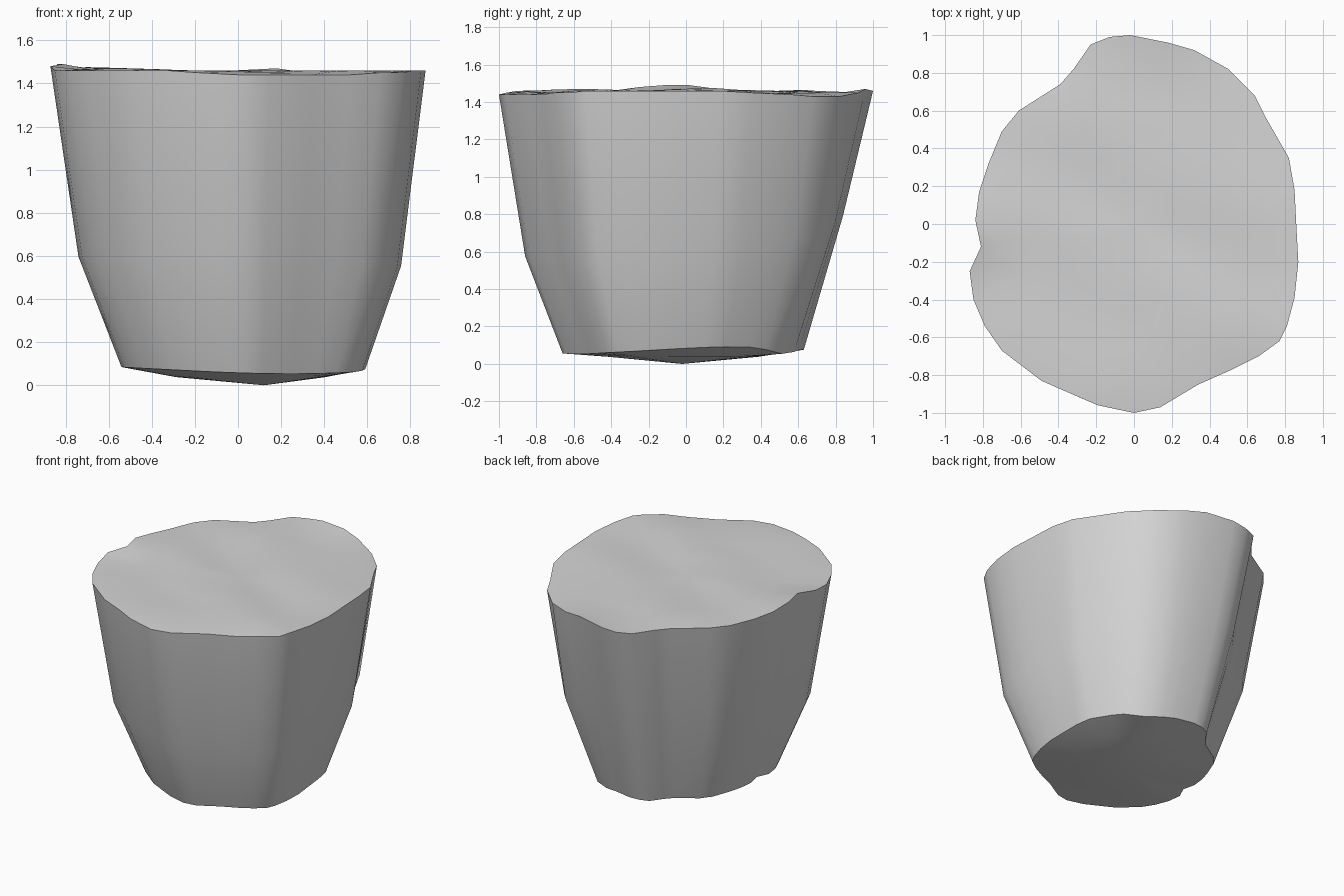
import bpy
import bmesh
import math

# Remove the default cube only
cube = bpy.data.objects.get("Cube")
if cube:
    bpy.data.objects.remove(cube, do_unlink=True)

# Single stone colour
stone = bpy.data.materials.new("stone_grey")
stone.use_nodes = True
colour = (0.66, 0.66, 0.66, 1.0)
stone.diffuse_color = colour
stone.node_tree.nodes["Principled BSDF"].inputs["Base Color"].default_value = colour

# Rim outline, counter-clockwise from the front (hundredths of a unit)
RIM_X = [0, 14, 34, 52, 66, 77, 81, 85, 87, 86, 85, 82, 70, 64, 50, 32, 18, -2,
         -13, -23, -32, -39, -61, -70, -77, -82, -84, -81, -87, -85, -79, -70,
         -49, -33, -19]
RIM_Y = [-100, -97, -85, -77, -70, -62, -54, -39, -20, -2, 18, 35, 56, 68, 82,
         92, 96, 100, 99, 95, 82, 74, 60, 49, 32, 17, 2, -12, -25, -40, -54,
         -67, -83, -90, -96]
# Uneven rim height above the lowest rim level
RIM_RISE = [1, 1, 1, 1, 2, 2, 3, 3, 3, 3, 3, 2, 1, 0, 0, 2, 4, 3, 2, 2, 2, 2,
            3, 3, 3, 4, 6, 6, 5, 3, 3, 3, 3, 3, 2]
RIM = [(x / 100, y / 100, 1.43 + rise / 100)
       for x, y, rise in zip(RIM_X, RIM_Y, RIM_RISE)]


def back_bulge(x, y):
    """Weight of the swelling on the back left of the wall."""
    return math.exp(-((math.atan2(y, x) - 1.05) / 0.25) ** 2)


def waist_point(x, y, z):
    """Bend line of the wall, climbing towards the back."""
    swell = 1 + 0.055 * back_bulge(x, y)
    return (0.86 * x * swell + 0.008, 0.85 * y * swell - 0.01,
            0.575 - 0.025 * x + 0.22 * max(0, y) ** 2)


def foot_point(x, y, z):
    """Narrow lower edge with a gentle wave, dipping under the bulge."""
    angle = math.atan2(y, x)
    wave = 0.008 * math.cos(2 * angle) + 0.01 * math.sin(angle)
    wave += 0.01 * math.sin(2 * angle) - 0.035 * back_bulge(x, y)
    return (0.65 * x + 0.025, 0.645 * y - 0.015, 0.075 + wave)


def belly_point(x, y, z):
    """Ring halfway in on the underside, slightly fuller than a cone."""
    return (0.4 * x + 0.06, 0.4 * y - 0.015, 0.038)


def top_point(x, y, scale):
    """Point on the top surface: diagonal ripples, rising to the right side."""
    x, y = x * scale, y * scale
    across = 0.48 * x + 0.88 * y
    rise = 0.03 * max(0, -x - 0.2)
    return (x, y, 1.453 + rise + 0.008 * math.sin(10 * (across - 0.23)))


def bridge(bm, lower, upper):
    """Quad wall between two closed rings."""
    count = len(lower)
    for i in range(count):
        j = (i + 1) % count
        bm.faces.new((lower[i], lower[j], upper[j], upper[i]))


def fan(bm, ring, position):
    """Close a ring with triangles to a single point."""
    tip = bm.verts.new(position)
    for i, vert in enumerate(ring):
        bm.faces.new((vert, ring[(i + 1) % len(ring)], tip))


bm = bmesh.new()
rings = [[bm.verts.new(place(*p)) for p in RIM]
         for place in (belly_point, foot_point, waist_point)]
rings.append([bm.verts.new(p) for p in RIM])

# Rippled top surface, working inwards
for scale in (0.85, 0.65, 0.45, 0.25):
    rings.append([bm.verts.new(top_point(x, y, scale)) for x, y, z in RIM])

# Underside, fluted wall and top as one skin
for lower, upper in zip(rings, rings[1:]):
    bridge(bm, lower, upper)
fan(bm, rings[-1], top_point(0, 0, 0))
fan(bm, rings[0], (0.12, -0.02, 0))

bmesh.ops.recalc_face_normals(bm, faces=bm.faces)
mesh = bpy.data.meshes.new("stone_block")
bm.to_mesh(mesh)
bm.free()
mesh.materials.append(stone)

block = bpy.data.objects.new("stone_block", mesh)
bpy.context.collection.objects.link(block)

# Smooth wall with a crisp rim and foot
bpy.ops.object.select_all(action="DESELECT")
block.select_set(True)
bpy.context.view_layer.objects.active = block
bpy.ops.object.shade_smooth_by_angle(angle=math.radians(40))
